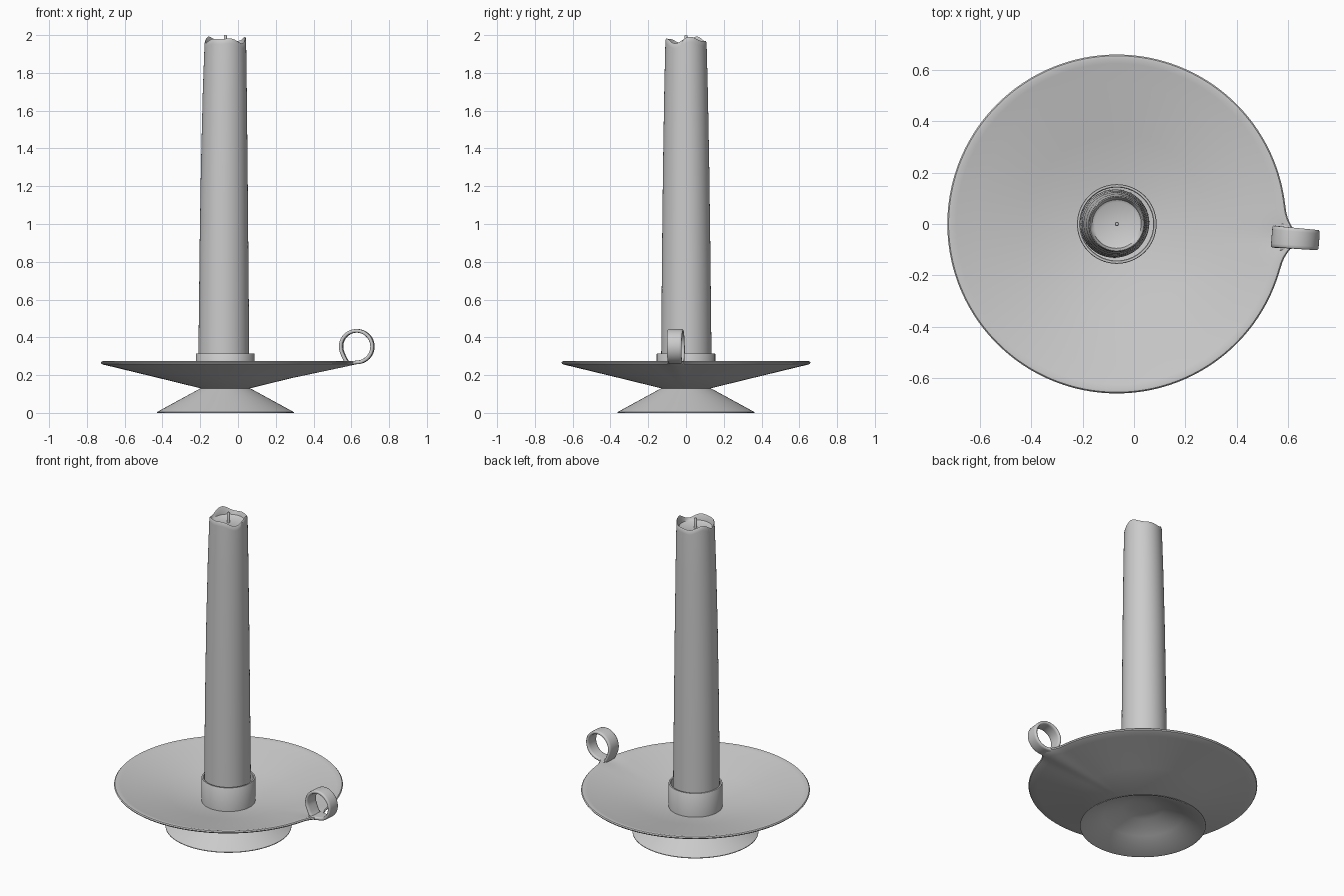
import bpy, math

if "Cube" in bpy.data.objects:
    bpy.data.objects.remove(bpy.data.objects["Cube"])

CX = -0.067                      # axis of the dish and candle
HANDLE_ANGLE = math.radians(-4.6)


def make_object(name, verts, faces, sharp=35):
    mesh = bpy.data.meshes.new(name)
    mesh.from_pydata(verts, [], faces)
    ob = bpy.data.objects.new(name, mesh)
    bpy.context.collection.objects.link(ob)
    bpy.ops.object.select_all(action='DESELECT')
    bpy.context.view_layer.objects.active = ob
    ob.select_set(True)
    bpy.ops.object.mode_set(mode='EDIT')
    bpy.ops.mesh.select_all(action='SELECT')
    bpy.ops.mesh.remove_doubles(threshold=1e-5)
    bpy.ops.mesh.normals_make_consistent(inside=False)
    bpy.ops.object.mode_set(mode='OBJECT')
    bpy.ops.object.shade_smooth_by_angle(angle=math.radians(sharp))
    return ob


def lathe(name, profile, n=96, warp=None, closed=False):
    """Spin (r, z) points around the axis; warp(i, r, z, a) -> x, y, z."""
    verts, faces, m = [], [], len(profile)
    for i, (r, z) in enumerate(profile):
        for k in range(n):
            a = 2 * math.pi * k / n
            p = warp(i, r, z, a) if warp else (r * math.cos(a), r * math.sin(a), z)
            verts.append((p[0] + CX, p[1], p[2]))
    for i in range(m if closed else m - 1):
        j = (i + 1) % m
        for k in range(n):
            l = (k + 1) % n
            faces.append((i * n + k, i * n + l, j * n + l, j * n + k))
    return make_object(name, verts, faces)


# Dish: shallow cone whose rim swells out towards the handle
def flare(i, r, z, a):
    d = (a - HANDLE_ANGLE + math.pi) % (2 * math.pi) - math.pi
    if r > 0.6:
        r += 0.04 * math.exp(-(d / 0.085) ** 2)
    return r * math.cos(a), r * math.sin(a), z


lathe("dish", [(0, 0.155), (0.13, 0.16), (0.35, 0.208), (0.55, 0.253), (0.625, 0.269),
               (0.645, 0.274), (0.655, 0.273), (0.66, 0.267), (0.656, 0.26),
               (0.645, 0.255), (0.61, 0.247), (0.35, 0.184), (0.13, 0.13), (0, 0.13)],
      n=192, warp=flare)

# Hollow conical foot
lathe("foot", [(0.13, 0.131), (0.363, 0.004), (0.363, 0), (0.352, 0),
               (0.23, 0.065), (0.12, 0.115), (0.06, 0.124), (0, 0.126)])

# Candle socket
lathe("socket", [(0.155, 0.15), (0.155, 0.312), (0.153, 0.315), (0.145, 0.315),
                 (0.142, 0.312), (0.142, 0.15)], closed=True)


# Candle: slightly bowed taper with a melted, wavy lip
def melt(i, r, z, a):
    t = min(max(z / 1.98, 0), 1)
    r *= 1 + 0.008 * math.sin(2 * a + 0.6)
    if 6 <= i <= 9:
        z += 0.012 * math.sin(3 * a + 0.5) + 0.007 * math.sin(5 * a + 1.0) - 0.008
    bow = -0.008 * (1 - t ** 3)
    return r * math.cos(a) + bow, r * math.sin(a) + 0.002 * (1 - t), z


lathe("candle", [(0, 0.162), (0.134, 0.162), (0.133, 0.4), (0.128, 0.9), (0.123, 1.3),
                 (0.116, 1.7), (0.110, 1.955), (0.109, 1.976), (0.105, 1.982),
                 (0.100, 1.972), (0.095, 1.943), (0.085, 1.937), (0, 1.935)], warp=melt)

# Wick
lathe("wick", [(0, 1.93), (0.008, 1.93), (0.008, 1.997), (0.006, 2.0), (0, 2.0)], n=16)


# Handle: a flat strap curled from the rim out, over and back to the dish
def strap():
    cr, cz, mid, half = 0.698, 0.351, 0.0835, 0.0095
    path = [(0.642, 0.264, 0.055), (0.665, 0.264, 0.048)]
    steps = 40
    for s in range(steps + 1):
        a = math.radians(-88 + 292 * s / steps)
        w = 0.037 + 0.006 * s / steps
        path.append((cr + mid * math.cos(a), cz + mid * math.sin(a), w))
    path += [(0.632, 0.293, 0.042), (0.644, 0.272, 0.042), (0.653, 0.262, 0.042)]
    section = [(-1, -0.5), (-0.9, -0.9), (-0.65, -1), (0.65, -1), (0.9, -0.9), (1, -0.5),
               (1, 0.5), (0.9, 0.9), (0.65, 1), (-0.65, 1), (-0.9, 0.9), (-1, 0.5)]
    c, s_ = math.cos(HANDLE_ANGLE), math.sin(HANDLE_ANGLE)
    verts, faces, n = [], [], len(section)
    for i, (r, z, w) in enumerate(path):
        p, q = path[max(i - 1, 0)], path[min(i + 1, len(path) - 1)]
        dr, dz = q[0] - p[0], q[1] - p[1]
        length = math.hypot(dr, dz)
        nr, nz = -dz / length, dr / length
        for u, v in section:
            rr, yy = r + nr * half * v, u * w
            verts.append((CX + rr * c - yy * s_, rr * s_ + yy * c, z + nz * half * v))
    for i in range(len(path) - 1):
        for k in range(n):
            l = (k + 1) % n
            faces.append((i * n + k, i * n + l, (i + 1) * n + l, (i + 1) * n + k))
    faces += [tuple(range(n)), tuple(range(len(verts) - n, len(verts)))]
    make_object("handle", verts, faces, sharp=50)


strap()
